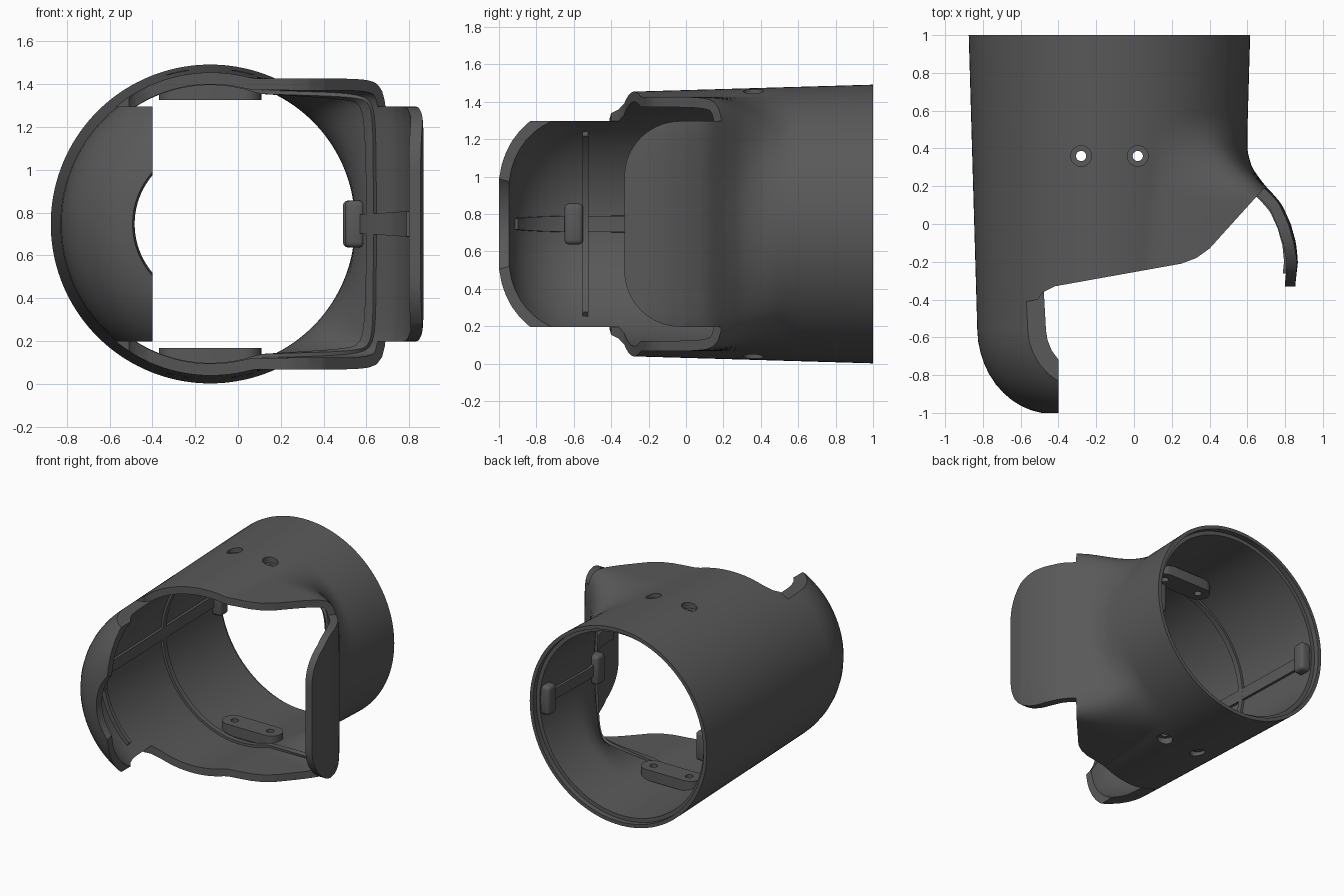
import bpy, bmesh, math
from mathutils import Vector

if "Cube" in bpy.data.objects:
    bpy.data.objects.remove(bpy.data.objects["Cube"])

CX, CZ, WALL = -0.13, 0.747, 0.055
grey = bpy.data.materials.new("dark_grey")
grey.diffuse_color = (0.1, 0.1, 0.1, 1)
grey.use_nodes = True
grey.node_tree.nodes["Principled BSDF"].inputs["Base Color"].default_value = grey.diffuse_color

# Right-hand extent of the flared side along y
FLARE = [(-1.1, .85), (-.33, .853), (-.2, .868), (-.1, .858), (0, .83), (.1, .785),
         (.2, .705), (.3, .64), (.4, .605), (.55, .60), (1.1, .615)]


def smooth(a, b, v):
    t = min(1, max(0, (v - a) / (b - a)))
    return t * t * (3 - 2 * t)


def flare(y):
    for (y0, x0), (y1, x1) in zip(FLARE, FLARE[1:]):
        if y <= y1:
            return x0 + (x1 - x0) * (y - y0) / (y1 - y0)
    return FLARE[-1][1]


def surface(th, y):
    """Outer skin: tapered tube, bowl-shaped front, boxy flare on the right."""
    if y > -.55:
        r = .70 + .045 * (y + .55) / 1.55
    else:
        r = .30 + .40 * math.sqrt(max(0, 1 - ((y + .55) / .455) ** 2))
    c, s = math.cos(th), math.sin(th)
    if c > 0:
        blend = (1 - smooth(.13, .58, y)) * smooth(-.6, -.4, y)
        a = flare(y) - CX
        box = ((c / a) ** 10 + (abs(s) / .68) ** 10) ** -.1
        r += blend * max(0, box - r)
    return Vector((CX + r * c, y, CZ + r * s))


def inset(th, y, d):
    e = .001
    du = surface(th + e, y) - surface(th - e, y)
    dv = surface(th, y + e) - surface(th, y - e)
    n = du.cross(dv).normalized()
    p = surface(th, y)
    if n.dot(p - Vector((CX, y, CZ))) < 0:
        n = -n
    return p - n * d


def finish(name, bm):
    bmesh.ops.recalc_face_normals(bm, faces=bm.faces)
    me = bpy.data.meshes.new(name)
    bm.to_mesh(me)
    bm.free()
    me.materials.append(grey)
    ob = bpy.data.objects.new(name, me)
    bpy.context.collection.objects.link(ob)
    return ob


def shell(name, ths, ys, d0, d1, closed=False):
    """Solid strip of the skin between two depths."""
    bm = bmesh.new()
    g = [[[bm.verts.new(inset(t, y, d)) for t in ths] for y in ys] for d in (d0, d1)]
    nt, ny = len(ths), len(ys)
    for j in range(nt if closed else nt - 1):
        k = (j + 1) % nt
        for i in range(ny - 1):
            for s in g:
                bm.faces.new((s[i][j], s[i][k], s[i + 1][k], s[i + 1][j]))
        for i in (0, ny - 1):
            bm.faces.new((g[0][i][j], g[0][i][k], g[1][i][k], g[1][i][j]))
    if not closed:
        for j in (0, nt - 1):
            for i in range(ny - 1):
                bm.faces.new((g[0][i][j], g[0][i + 1][j], g[1][i + 1][j], g[1][i][j]))
    return finish(name, bm)


def prism(name, pts, lo, hi, axis):
    """Extrude a 2D outline along x (pts = y,z), y (x,z) or z (x,y)."""
    place = {'x': lambda p, h: (h, p[0], p[1]), 'y': lambda p, h: (p[0], h, p[1]),
             'z': lambda p, h: (p[0], p[1], h)}[axis]
    bm = bmesh.new()
    a, b = ([bm.verts.new(place(p, h)) for p in pts] for h in (lo, hi))
    bm.faces.new(a)
    bm.faces.new(b)
    for i in range(len(pts)):
        k = (i + 1) % len(pts)
        bm.faces.new((a[i], a[k], b[k], b[i]))
    return finish(name, bm)


def arc(cx, cy, r, a0, a1, n):
    return [(cx + r * math.cos(math.radians(a0 + (a1 - a0) * i / n)),
             cy + r * math.sin(math.radians(a0 + (a1 - a0) * i / n))) for i in range(n + 1)]


def circle(cx, cy, r, n=24):
    return arc(cx, cy, r, 0, 360, n)[:-1]


def select(ob):
    bpy.ops.object.select_all(action='DESELECT')
    ob.select_set(True)
    bpy.context.view_layer.objects.active = ob


def cut(ob, cutter):
    m = ob.modifiers.new("cut", 'BOOLEAN')
    m.operation, m.solver, m.object = 'DIFFERENCE', 'EXACT', cutter
    select(ob)
    bpy.ops.object.modifier_apply(modifier=m.name)


def span(a, b, n):
    return [a + (b - a) * i / n for i in range(n + 1)]


# Main sleeve with wing and flap
around = [2 * math.pi * i / 144 for i in range(144)]
bowl = [-.55 - .455 * math.sin(math.radians(a)) for a in range(81, 0, -8)]
sleeve = shell("sleeve", around, bowl + span(-.55, .6, 40) + span(.65, 1, 5), 0, WALL, True)

# Front opening: slabs above and below, middle gap, flap corners, back lip
edge = [(-1.2, -1.2), (-1.2, -.41), (-.56, -.41), (-.51, -.40), (-.48, -.36), (-.42, -.33),
        (.25, -.21), (.33, -.18), (.40, -.13), (.68, .18), (.9, .42), (1.2, .42), (1.2, -1.2)]
flap_edge = ([(-1.2, -.3), (-.03, -.3)] + arc(-.03, .497, .3, 270, 180, 10)
             + arc(-.03, .997, .3, 180, 90, 10) + [(-.03, 1.8), (-1.2, 1.8)])
cutters = [prism("cut_top", edge, 1.297, 1.8, 'z'),
           prism("cut_bottom", edge, -.3, .197, 'z'),
           prism("cut_middle", [(-.4, -1.2), (1.2, -1.2), (1.2, -.335), (-.4, -.335)], .15, 1.35, 'z'),
           prism("cut_flap", flap_edge, .55, 1.25, 'x'),
           prism("cut_lip", circle(CX, CZ, .718, 96), .96, 1.1, 'y')]
for c in cutters:
    cut(sleeve, c)

# Mounting pads with screw holes, top and bottom
parts = [sleeve]
for label, sign in (("top", 1), ("bottom", -1)):
    def z(v):
        return CZ + sign * v
    outline = arc(.03, .36, .08, -90, 90, 12) + arc(-.29, .36, .08, 90, 270, 12)
    pad = prism(label + "_pad", outline, z(.58), z(.66), 'z')
    for x in (-.28, .02):
        hole = prism("cut_hole", circle(x, .36, .027), z(.5), z(.9), 'z')
        bore = prism("cut_bore", circle(x, .36, .055), z(.672), z(.9), 'z')
        cut(sleeve, bore)
        cut(sleeve, hole)
        cut(pad, hole)
        cutters += [hole, bore]
    parts.append(pad)

# Inner ribs and lengthwise bars
parts.append(shell("ring_rib", around, [.21, .25], WALL - .01, WALL + .018, True))
parts.append(shell("wing_rib", span(math.pi - .87, math.pi + .87, 40), [-.555, -.525],
                   WALL - .01, WALL + .03))
parts.append(shell("left_bar", span(math.pi - .068, math.pi + .068, 4),
                   [y for y in bowl if y > -.98] + span(-.55, .9, 20), WALL - .01, WALL + .018))
parts.append(shell("right_bar", span(-.06, .06, 4), span(-.27, .9, 40), WALL - .01, WALL + .018))

# Rounded stop blocks on the bars
for name, x, y in (("right_back_block", .535, .9), ("right_front_block", .545, .3),
                   ("left_back_block", -.785, .9), ("left_front_block", -.745, -.6)):
    b = prism(name, [(x - .045, y - .05), (x + .045, y - .05), (x + .045, y + .05), (x - .045, y + .05)],
              CZ - .11, CZ + .11, 'z')
    m = b.modifiers.new("round", 'BEVEL')
    m.width, m.segments = .025, 3
    select(b)
    bpy.ops.object.modifier_apply(modifier=m.name)
    parts.append(b)

for c in cutters:
    bpy.data.objects.remove(c)
for p in parts:
    select(p)
    bpy.ops.object.shade_smooth_by_angle(angle=math.radians(30))
